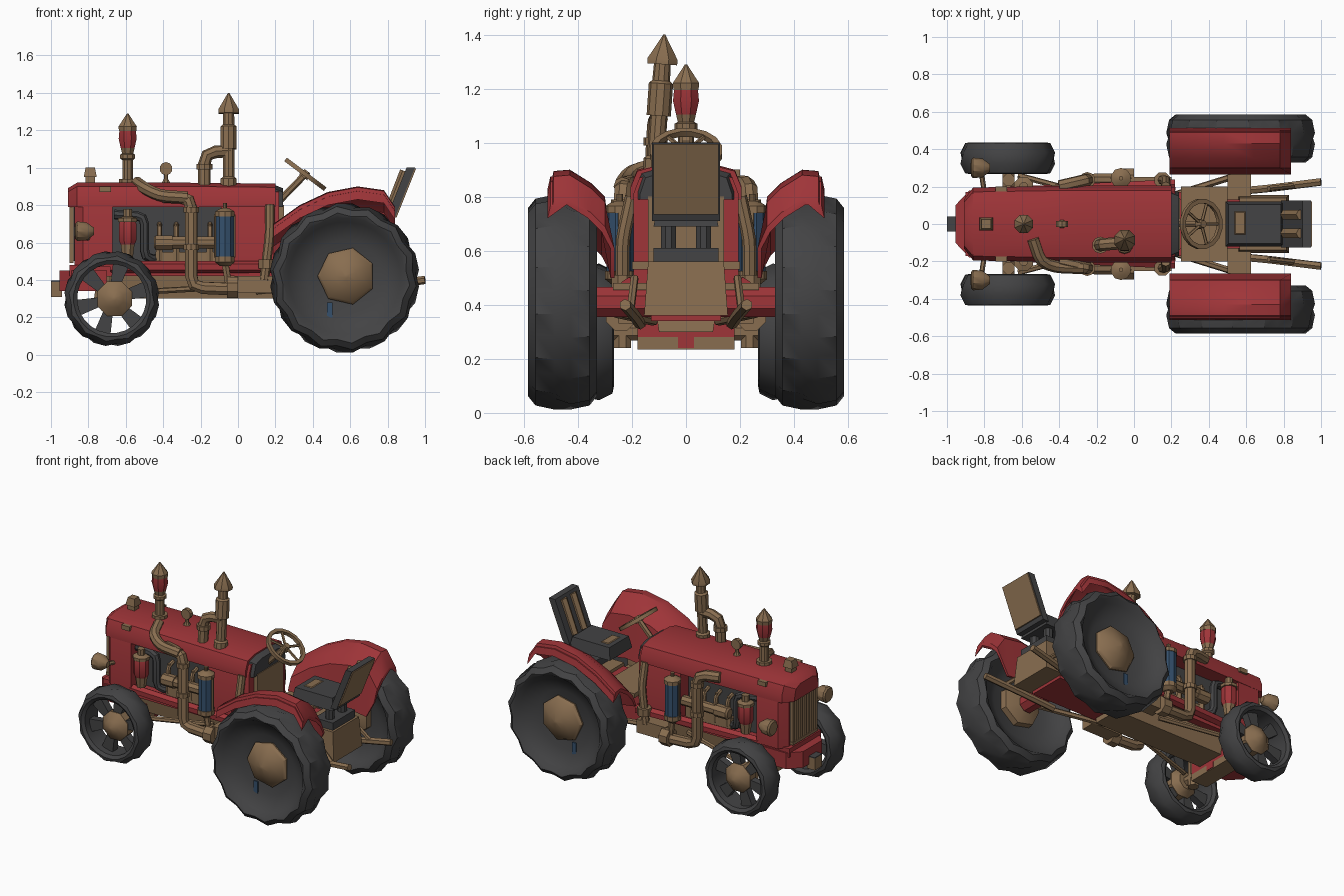
import bpy, bmesh, math
from mathutils import Vector

def material(name, col):
    m = bpy.data.materials.new(name)
    m.diffuse_color = (*col, 1)
    return m

RED = material("red paint", (0.345, 0.035, 0.04))
TAN = material("rusty tan metal", (0.25, 0.155, 0.08))
DARK = material("dark rubber", (0.056, 0.056, 0.058))
BLUE = material("blue glass", (0.035, 0.08, 0.15))
Z = Vector((0, 0, 1))

def build(name, mat, verts, faces):
    me = bpy.data.meshes.new(name)
    me.from_pydata([tuple(v) for v in verts], [], faces)
    bm = bmesh.new()
    bm.from_mesh(me)
    bmesh.ops.recalc_face_normals(bm, faces=bm.faces)
    bm.to_mesh(me)
    bm.free()
    me.materials.append(mat)
    ob = bpy.data.objects.new(name, me)
    bpy.context.collection.objects.link(ob)
    return ob

def loft(name, mat, rings, closed=False):
    n, m = len(rings[0]), len(rings)
    faces = []
    for j in range(m if closed else m - 1):
        a, b = j * n, (j + 1) % m * n
        faces += [(a + k, a + (k + 1) % n, b + (k + 1) % n, b + k) for k in range(n)]
    if not closed:
        faces += [tuple(range(n)), tuple(range((m - 1) * n, m * n))]
    return build(name, mat, [v for r in rings for v in r], faces)

def box(name, mat, x0, x1, y0, y1, z0, z1, taper=0.0):
    def ring(z, t):
        return [(x0 + t, y0 + t, z), (x1 - t, y0 + t, z), (x1 - t, y1 - t, z), (x0 + t, y1 - t, z)]
    return loft(name, mat, [ring(z0, 0), ring(z1, taper)])

def lathe(name, mat, prof, loc, axis=(0, 0, 1), n=10, closed=False, tread=None):
    q = Z.rotation_difference(Vector(axis).normalized())
    rings = []
    for r, h in prof:
        ring = []
        for k in range(n):
            a = math.tau * (k + 0.5) / n
            f = tread[1] if tread and r > tread[0] and (k + (h > 0)) % 2 else 1
            ring.append(Vector(loc) + q @ Vector((r * f * math.cos(a), r * f * math.sin(a), h)))
        rings.append(ring)
    return loft(name, mat, rings, closed)

def tube(name, mat, pts, r, n=8, bend=0.04):
    pts = [Vector(p) for p in pts]
    path = [pts[0]]
    for a, p, b in zip(pts, pts[1:], pts[2:]):   # round off the corners
        u, v = p + (a - p).normalized() * bend, p + (b - p).normalized() * bend
        path += [u, p * 0.5 + (u + v) * 0.25, v]
    path.append(pts[-1])
    q, old, rings = None, None, []
    for i, p in enumerate(path):
        t = (path[min(i + 1, len(path) - 1)] - path[max(i - 1, 0)]).normalized()
        q = Z.rotation_difference(t) if q is None else old.rotation_difference(t) @ q
        old = t
        rings.append([p + q @ Vector((r * math.cos(math.tau * k / n), r * math.sin(math.tau * k / n), 0)) for k in range(n)])
    return loft(name, mat, rings)

def shell(name, mat, stations, z0):
    # body panel: rounded-top cross-section at (x, half width, top z)
    return loft(name, mat, [[(x, -w, z0), (x, -w, t - 0.08), (x, -w * 0.88, t - 0.02), (x, -w * 0.5, t), (x, w * 0.5, t),
                             (x, w * 0.88, t - 0.02), (x, w, t - 0.08), (x, w, z0)] for x, w, t in stations])

# Bodywork
shell("hood", RED, [(-0.91, 0.13, 0.89), (-0.86, 0.195, 0.92), (-0.3, 0.205, 0.92), (0.2, 0.205, 0.915)], 0.79)
shell("nose", RED, [(-0.875, 0.14, 0.87), (-0.83, 0.195, 0.9), (-0.67, 0.195, 0.9)], 0.47)
shell("cowl", RED, [(-0.09, 0.19, 0.9), (0.22, 0.195, 0.89)], 0.48)
shell("dashboard", DARK, [(0.19, 0.19, 0.91), (0.24, 0.17, 0.89)], 0.79)
box("dash_panel", TAN, 0.215, 0.245, -0.14, 0.14, 0.52, 0.8)
box("grille_back", DARK, -0.884, -0.87, -0.13, 0.13, 0.5, 0.82)
for i in range(7):
    y = -0.12 + i * 0.04
    box("grille_slat", TAN, -0.9, -0.88, y - 0.012, y + 0.012, 0.49, 0.83)
for z in (0.49, 0.82):
    box("grille_bar", TAN, -0.902, -0.88, -0.135, 0.135, z, z + 0.02)

# Chassis, bumper, gearbox and axles
box("engine_block", DARK, -0.68, -0.05, -0.1, 0.1, 0.45, 0.8)
box("engine_sump", TAN, -0.44, -0.1, -0.15, 0.15, 0.45, 0.55)
box("belly_pan", TAN, 0.2, -0.75, -0.12, 0.12, 0.43, 0.3, 0.02)
box("frame", RED, -0.9, 0.25, -0.17, 0.17, 0.42, 0.48)
loft("front_bumper", RED, [[(-0.955, -0.1, z), (-0.88, -0.18, z), (-0.7, -0.18, z), (-0.7, 0.18, z), (-0.88, 0.18, z), (-0.955, 0.1, z)]
                           for z in (0.34, 0.45)])
box("front_hitch", TAN, -1.0, -0.94, -0.04, 0.04, 0.31, 0.39)
box("front_hitch_cover", DARK, -1.0, -0.94, -0.04, 0.04, 0.39, 0.396)
box("gearbox", RED, 0.15, 0.7, -0.13, 0.13, 0.34, 0.54)
box("floor_plate", TAN, 0.25, 0.5, -0.2, 0.2, 0.53, 0.56)
box("tool_box", TAN, 0.55, 0.83, -0.155, 0.155, 0.36, 0.56, 0.015)
lathe("rear_axle", RED, [(0.06, -0.34), (0.06, 0.34)], (0.57, 0, 0.41), (0, 1, 0), 8)
box("rear_axle_cover", TAN, 0.5, 0.625, -0.27, 0.27, 0.455, 0.48)
box("front_axle", RED, -0.73, -0.61, -0.18, 0.18, 0.28, 0.36)
box("front_axle_plate", TAN, -0.73, -0.61, -0.18, 0.18, 0.235, 0.28)
box("front_axle_pin", RED, -0.605, -0.61, -0.03, 0.03, 0.24, 0.28)
lathe("front_axle_shaft", TAN, [(0.035, -0.34), (0.035, 0.34)], (-0.67, 0, 0.3), (0, 1, 0), 8)

# Seat
box("seat_base", DARK, 0.66, 0.8, -0.12, 0.12, 0.56, 0.61)
box("seat_cushion", DARK, 0.49, 0.8, -0.12, 0.12, 0.69, 0.77, 0.015)
box("seat_worn_patch", TAN, 0.535, 0.6, -0.06, 0.07, 0.768, 0.774, 0.008)
def seat_slab(name, mat, off0, off1, hw, z0, z1):
    rings = []
    for z in (z0, z1):
        x = 0.805 + (z - 0.71) * 0.4
        rings.append([(x + off0, -hw, z), (x + off1, -hw, z), (x + off1, hw, z), (x + off0, hw, z)])
    loft(name, mat, rings)
seat_slab("seat_back", DARK, -0.02, 0.025, 0.125, 0.71, 1.0)
seat_slab("seat_back_plate", TAN, 0.024, 0.033, 0.12, 0.735, 0.995)
for y in (-0.05, 0.05):
    tube("seat_back_slat", TAN, [(0.81, y, 0.76), (0.895, y, 0.98)], 0.03, 6)
    lathe("seat_post", DARK, [(0.03, 0), (0.03, 0.12)], (0.74, y * 1.3, 0.58), n=8)

# Steering wheel
sc, sn = Vector((0.36, 0, 0.965)), Vector((0.6, 0, 0.8))
lathe("steering_wheel", TAN, [(0.135, -0.012), (0.135, 0.012), (0.112, 0.012), (0.112, -0.012)], sc, sn, 16, True)
lathe("steering_hub", TAN, [(0.03, -0.02), (0.02, 0.02)], sc, sn, 8)
q = Z.rotation_difference(sn)
for i in range(5):
    a = math.tau * i / 5
    tube("steering_spoke", TAN, [sc, sc + q @ Vector((0.12 * math.cos(a), 0.12 * math.sin(a), 0))], 0.009, 5)
tube("steering_column", TAN, [(0.2, 0, 0.8), sc], 0.018, 6)

# Stacks and fittings on the hood
lathe("air_intake_pipe", TAN, [(0.05, 0), (0.05, 0.03), (0.03, 0.03), (0.03, 0.13), (0.042, 0.14), (0.042, 0.16), (0.025, 0.17)], (-0.59, 0, 0.91))
lathe("air_intake_neck", TAN, [(0.028, 0), (0.04, 0.045)], (-0.59, 0, 1.06), n=8)
lathe("air_intake_bowl", RED, [(0.04, 0), (0.052, 0.05), (0.047, 0.1)], (-0.59, 0, 1.105), n=8)
lathe("air_intake_cap", TAN, [(0.05, 0), (0.053, 0.025), (0.004, 0.095)], (-0.59, 0, 1.195), n=8)
up = (0, 0.07, 1)
lathe("exhaust_stack", TAN, [(0.045, 0), (0.045, 0.04), (0.033, 0.05), (0.033, 0.2), (0.045, 0.2), (0.045, 0.32), (0.033, 0.33), (0.03, 0.42)], (-0.05, -0.115, 0.9), up)
lathe("exhaust_cap", TAN, [(0.06, 0), (0.06, 0.02), (0.004, 0.11)], (-0.05, -0.088, 1.29), up, 8)
tube("exhaust_elbow", TAN, [(-0.18, -0.12, 0.88), (-0.18, -0.11, 1.08), (-0.04, -0.1, 1.09)], 0.034, 8, 0.06)
lathe("elbow_flange", TAN, [(0.045, 0), (0.045, 0.03)], (-0.18, -0.113, 0.99))
box("radiator_neck", TAN, -0.815, -0.765, -0.025, 0.025, 0.9, 0.96)
box("radiator_cap", TAN, -0.825, -0.755, -0.035, 0.035, 0.95, 1.0, 0.01)
lathe("gauge_stem", TAN, [(0.03, 0), (0.012, 0.03), (0.012, 0.08)], (-0.385, 0, 0.91), n=8)
lathe("gauge_face", TAN, [(0.035, -0.015), (0.035, 0.015)], (-0.385, 0, 0.995), (0, 1, 0))
tube("intake_crossover", TAN, [(-0.54, -0.08, 0.92), (-0.5, -0.2, 0.89), (-0.42, -0.23, 0.85), (-0.27, -0.235, 0.84)], 0.033)

# Parts repeated on both sides
REAR = [(.01, -.04), (.2, -.04), (.3, -.09), (.325, -.122), (.35, -.128), (.385, -.1), (.4, -.03), (.4, .03), (.385, .1), (.35, .128), (.325, .122), (.3, .09), (.2, .04), (.01, .04)]
FRONT = [(.185, -.07), (.205, -.085), (.23, -.08), (.255, -.03), (.255, .03), (.23, .08), (.205, .085), (.185, .07)]
ARC = [(0.19, 0.70), (0.33, 0.8), (0.48, 0.87), (0.64, 0.9), (0.78, 0.88), (0.84, 0.79)]
for s in (-1, 1):
    out = (0, s, 0)
    # Rear wheel
    c = Vector((0.57, s * 0.457, 0.41))
    lathe("rear_tyre", DARK, REAR, c, out, 28, tread=(0.34, 0.945))
    lathe("rear_hub", TAN, [(.06, -.11), (.14, -.08), (.155, .05), (.14, .07), (.06, .105), (.01, .12)], c + Vector((.01, 0, .01)), out, 7)
    box("wheel_blue_mark", BLUE, 0.475, 0.505, c.y + s * .045, c.y + s * .052, 0.2, 0.28)
    # Front wheel with open spokes
    c = Vector((-0.675, s * 0.352, 0.3))
    lathe("front_tyre", DARK, FRONT, c, out, 24, True, tread=(0.22, 0.95))
    lathe("front_hub", TAN, [(.06, -.07), (.1, -.03), (.1, .03), (.05, .07), (.01, .085)], c + Vector((.015, 0, 0)), out, 8)
    for i in range(6):
        a = math.tau * (i + 0.25) / 6
        d, t = Vector((math.cos(a), 0, math.sin(a))), Vector((-math.sin(a), 0, math.cos(a)))
        loft("front_spoke", DARK, [[c + d * r + t * u * w + Vector((0, v, 0)) for u, v in ((-1, -.025), (1, -.025), (1, .025), (-1, .025))]
                                   for r, w in ((0.07, 0.025), (0.2, 0.045))])
    # Fender with inner skirt
    rings = []
    for x, z in ARC:
        low = max(0.5, z - 0.38) if 0.25 < x < 0.83 else z - 0.18
        sec = [(.5, -.05), (.49, -.005), (.43, 0), (.35, -.05), (.3, -.1)]
        ring = [(x, s * y, z + h) for y, h in sec] + [(x, s * .265, low), (x, s * .28, low)]
        rings.append(ring + [(x, s * (y + 0.012), z + h - 0.02) for y, h in reversed(sec)])
    loft("rear_fender", RED, rings)
    # Headlight and hood latch
    lathe("headlight", TAN, [(.02, -.06), (.05, -.02), (.055, .03), (.045, .04), (.01, .045)], (-0.83, s * 0.3, 0.66), (-1, 0, 0))
    tube("headlight_bracket", TAN, [(-0.8, s * 0.17, 0.62), (-0.82, s * 0.3, 0.64)], 0.014, 6)
    box("hood_latch", TAN, -0.74, -0.68, s * .18 - .02, s * .18 + .02, 0.87, 0.9)
    # Fuel filter with blue glass
    p = -0.07, s * 0.245
    lathe("filter_glass", BLUE, [(.05, 0), (.05, .23)], (*p, 0.52))
    lathe("filter_top", TAN, [(.055, 0), (.055, .025), (.03, .04), (.012, .045), (.012, .07)], (*p, 0.74))
    lathe("filter_base", TAN, [(.03, 0), (.055, .02), (.055, .05)], (*p, 0.475))
    for k in (-1, 1):
        lathe("filter_rod", TAN, [(.007, 0), (.007, .23)], (p[0] + .05 * k, p[1], 0.52), n=5)
    # Red oil canister
    p = -0.59, s * 0.2
    lathe("oil_canister", RED, [(.035, 0), (.05, .03), (.05, .12), (.04, .14)], (*p, 0.58), n=8)
    lathe("canister_cap", TAN, [(.055, 0), (.055, .02), (.025, .03), (.025, .07)], (*p, 0.71), n=8)
    lathe("canister_foot", TAN, [(.03, 0), (.04, .07)], (*p, 0.52), n=8)
    # Side pipe running down the engine
    tube("side_pipe", TAN, [(-0.4, s * .2, .845), (-0.25, s * .235, .84), (-0.25, s * .235, .36), (-0.02, s * .24, .35)], 0.035, 8, 0.06)
    for z in (0.56, 0.76):
        lathe("pipe_clamp", TAN, [(.043, 0), (.043, .03)], (-0.25, s * .235, z))
    lathe("pipe_flange", TAN, [(.06, -.03), (.06, .03)], (-0.03, s * .24, .36), (1, 0, 0), 8)
    tube("filter_drain", TAN, [(-0.07, s * .245, .5), (-0.05, s * .24, .37)], 0.02, 6)
    box("side_step", TAN, -0.02, 0.2, s * .2 - .05, s * .2 + .05, 0.33, 0.42)
    tube("riser_pipe", TAN, [(0.17, s * .2, .8), (0.17, s * .235, .64), (0.14, s * .235, .4)], 0.026)
    lathe("riser_flange", TAN, [(.045, 0), (.045, .05)], (0.15, s * .235, .46), n=8)
    # Engine side fittings
    lathe("manifold", TAN, [(.03, -.15), (.042, -.14), (.042, -.05), (.034, -.05), (.034, .2)], (-0.3, s * .17, 0.6), (1, 0, 0), 8)
    for i in range(4):
        x = -0.42 + i * 0.09
        lathe("injector", TAN, [(.02, 0), (.02, .1), (.011, .11), (.011, .2)], (x, s * .14, 0.5), n=6)
        tube("manifold_branch", TAN, [(x, s * .09, .7), (x, s * .15, .68), (x, s * .16, .6)], 0.014, 6, 0.02)
    tube("coolant_hose", DARK, [(-0.66, s * .14, .75), (-0.5, s * .16, .74), (-0.5, s * .16, .52), (-0.4, s * .1, .5)], 0.026)
    tube("side_rail", RED, [(-0.68, s * .17, .47), (0.22, s * .21, .47)], 0.032, 6)
    # Lift arms, braces and steering rods
    tube("lift_arm", TAN, [(0.5, s * .17, .33), (0.72, s * .19, .36), (1.0, s * .225, .4)], 0.022, 6)
    tube("lift_link", TAN, [(0.72, s * .19, .5), (0.86, s * .205, .38)], 0.015, 6)
    tube("axle_brace", TAN, [(0.55, s * .26, .37), (0.1, s * .12, .34)], 0.018, 6)
    tube("steering_rod", TAN, [(-0.62, s * .26, .33), (-0.1, s * .12, .36)], 0.016, 6)
    lathe("king_pin", TAN, [(.035, 0), (.035, .18)], (-0.67, s * .235, .24), n=8)

# Keep edges crisp, smooth only gentle bends
bpy.ops.object.select_all(action='SELECT')
bpy.context.view_layer.objects.active = bpy.context.selected_objects[0]
bpy.ops.object.shade_smooth_by_angle(angle=math.radians(35))
